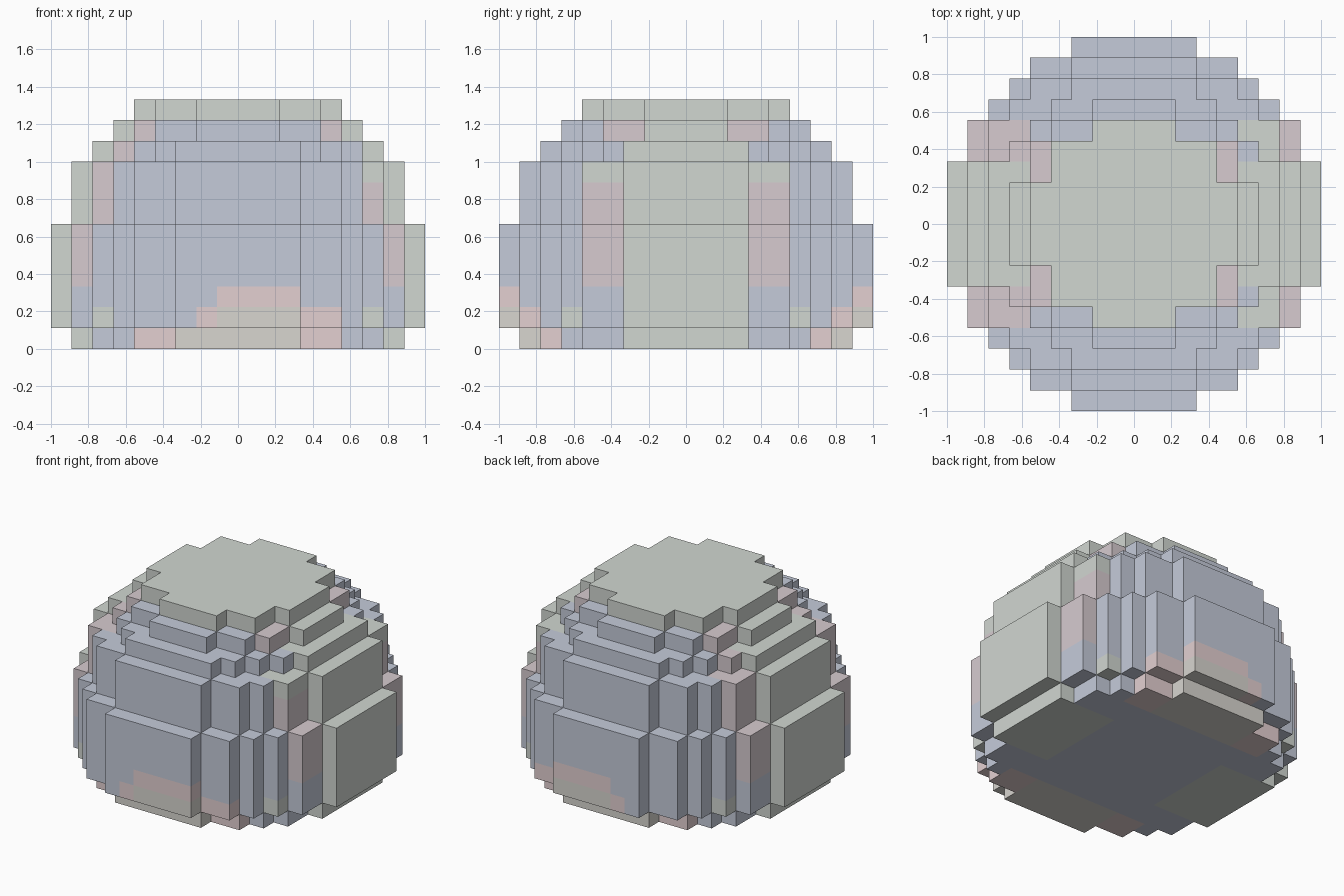
import bpy, bmesh, math
from mathutils import Vector

if "Cube" in bpy.data.objects:
    bpy.data.objects.remove(bpy.data.objects["Cube"])

U = 1 / 9          # one block
COLORS = {
    "pale_blue": (0.56, 0.60, 0.70, 1),
    "pale_green": (0.64, 0.68, 0.64, 1),
    "pale_pink": (0.68, 0.60, 0.63, 1),
    "warm_pink": (0.77, 0.63, 0.64, 1),
    "beige": (0.69, 0.67, 0.63, 1),
}
NAMES = list(COLORS)
MATS = []
for n, c in COLORS.items():
    m = bpy.data.materials.new(n)
    m.diffuse_color = c
    m.use_nodes = True
    m.node_tree.nodes["Principled BSDF"].inputs["Base Color"].default_value = m.diffuse_color
    MATS.append(m)

# Tiers: name, first layer, last layer, radius in blocks
TIERS = [("foot_ring", 0, 0, 8), ("wide_body", 1, 5, 9), ("upper_body", 6, 8, 8),
         ("shoulder_step", 9, 9, 7), ("crown_step", 10, 10, 6), ("top_cap", 11, 11, 5)]


def disc(r):
    """Blocks of a rasterised circle with diameter 2r."""
    cells = set()
    for j in range(-r, r):
        w = round(math.sqrt(r * r - (j + 0.5) ** 2))
        cells |= {(i, j) for i in range(-w, w)}
    return cells


def tint(i, j, k):
    """Colour patch for one block."""
    x, ax, ay = i + 0.5, abs(i + 0.5), abs(j + 0.5)
    side = 2 if k == 10 else 3
    if k == 11:
        return "pale_green"
    if ay > ax and ay > 5:                       # front and back patches
        if k == 0 and ax < 5:
            return "beige" if ax < 3 else "warm_pink"
        if k == 1 and -2 < x < 5:
            return "beige" if -1 < x < 3 else "warm_pink"
        if k == 2 and -1 < x < 3:
            return "warm_pink"
    if ay < side and ax > 4:
        return "pale_green"
    if k == 1 and 6 < ax < 7 and ay > 5:
        return "pale_green"
    if side < ay < 5 and ax > max(ay, 4) and k > 2:
        if k == 8 and x > 0:
            return "pale_green"
        if k == 9 and x > 0:
            return "pale_blue"
        return "pale_pink"
    return "pale_blue"


solid = {(i, j, k) for _, a, b, r in TIERS for k in range(a, b + 1) for i, j in disc(r)}
DIRS = [Vector(d) for d in ((1, 0, 0), (-1, 0, 0), (0, 1, 0), (0, -1, 0), (0, 0, 1), (0, 0, -1))]


def build_tier(name, a, b, r):
    bm = bmesh.new()
    corners = {}

    def vert(p):
        key = tuple(round(c) for c in p)
        if key not in corners:
            corners[key] = bm.verts.new(Vector(key) * U)
        return corners[key]

    # Exposed block faces only
    for i, j in disc(r):
        for k in range(a, b + 1):
            for d in DIRS:
                if (i + int(d.x), j + int(d.y), k + int(d.z)) in solid:
                    continue
                c = Vector((i + 0.5, j + 0.5, k + 0.5)) + d * 0.5
                s = Vector((d.y, d.z, d.x)) * 0.5
                t = d.cross(s)
                f = bm.faces.new([vert(c + p) for p in (s + t, t - s, -s - t, s - t)])
                f.material_index = NAMES.index(tint(i, j, k))
    # Merge flat areas of one colour
    bmesh.ops.dissolve_limit(bm, angle_limit=0.01, verts=bm.verts, edges=bm.edges,
                             delimit={'MATERIAL'})
    me = bpy.data.meshes.new(name)
    bm.to_mesh(me)
    bm.free()
    for m in MATS:
        me.materials.append(m)
    bpy.context.collection.objects.link(bpy.data.objects.new(name, me))


for tier in TIERS:
    build_tier(*tier)
